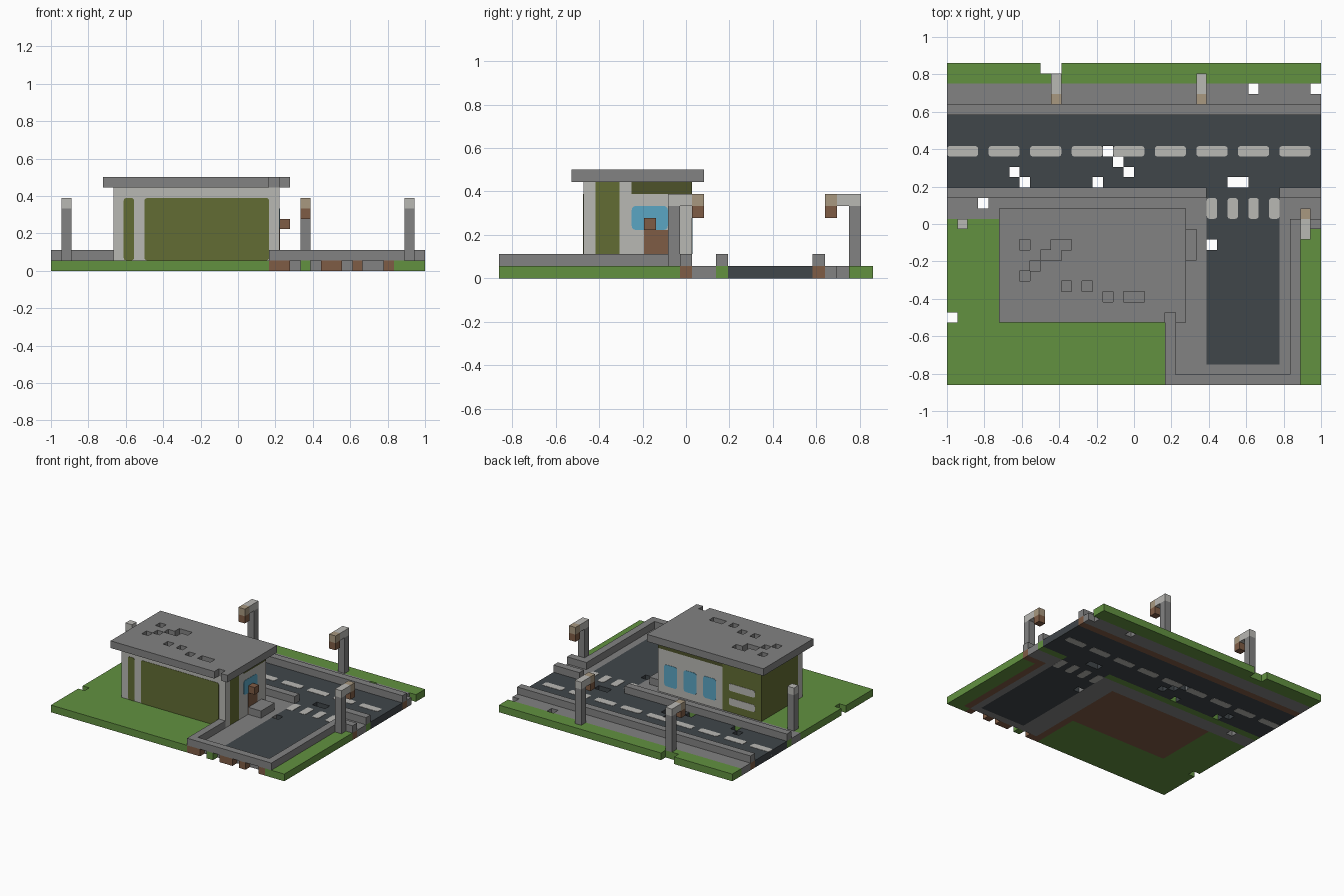
import bpy, bmesh
from mathutils import Vector

cube = bpy.data.objects.get("Cube")
if cube:
    bpy.data.objects.remove(cube, do_unlink=True)

S = 1 / 18                      # block size
NX, NY = 36, 31                 # blocks across and deep


def linear(c):
    c /= 255
    return c / 12.92 if c <= 0.04045 else ((c + 0.055) / 1.055) ** 2.4


def material(name, r, g, b):
    m = bpy.data.materials.new(name)
    m.use_nodes = True
    col = (linear(r), linear(g), linear(b), 1)
    m.diffuse_color = col
    m.node_tree.nodes["Principled BSDF"].inputs["Base Color"].default_value = col
    return m


GRASS = material("grass green", 98, 145, 64)
GREY = material("stone grey", 130, 130, 130)
ROAD = material("asphalt", 64, 70, 74)
PALE = material("pale grey", 185, 184, 180)
OLIVE = material("olive", 98, 108, 51)
DARK = material("dark olive", 77, 82, 42)
BROWN = material("earth brown", 127, 92, 69)
BLUE = material("window blue", 91, 166, 196)
BEIGE = material("lamp beige", 168, 152, 128)


def place(i, j, k):
    return Vector(((i - NX / 2) * S, (j - NY / 2) * S, k * S))


def finish(name, bm, mats):
    mesh = bpy.data.meshes.new(name)
    bm.to_mesh(mesh)
    bm.free()
    for m in mats:
        mesh.materials.append(m)
    ob = bpy.data.objects.new(name, mesh)
    bpy.context.scene.collection.objects.link(ob)
    return ob


def block(i, j, k=(0, 0)):
    """Set of block cells in inclusive ranges."""
    return {(a, b, c) for a in range(i[0], i[1] + 1)
            for b in range(j[0], j[1] + 1) for c in range(k[0], k[1] + 1)}


def build(name, cells, mat):
    """Outer skin of a set of cells; mat is one material or a rule per cell."""
    rule = mat if callable(mat) else (lambda c: mat)
    mats, bm, verts = [], bmesh.new(), {}
    for c in sorted(cells):
        m = rule(c)
        if m not in mats:
            mats.append(m)
        for axis in range(3):
            for side in (0, 1):
                n = list(c)
                n[axis] += 2 * side - 1
                if tuple(n) in cells:
                    continue
                u, v = (axis + 1) % 3, (axis + 2) % 3
                ring = []
                for du, dv in ((0, 0), (1, 0), (1, 1), (0, 1)):
                    p = list(c)
                    p[axis] += side
                    p[u] += du
                    p[v] += dv
                    p = tuple(p)
                    if p not in verts:
                        verts[p] = bm.verts.new(place(*p))
                    ring.append(verts[p])
                f = bm.faces.new(ring if side else ring[::-1])
                f.material_index = mats.index(m)
    bmesh.ops.dissolve_limit(bm, angle_limit=0.01, verts=bm.verts[:],
                             edges=bm.edges[:], delimit={'MATERIAL'})
    return finish(name, bm, mats)


def plate(name, lo, hi, mat, axis, radius=0.014):
    """Thin box with rounded corners about one axis."""
    bm = bmesh.new()
    bmesh.ops.create_cube(bm, size=1)
    a, b = place(*lo), place(*hi)
    for v in bm.verts:
        v.co = Vector([(a[n] + b[n]) / 2 + v.co[n] * (b[n] - a[n]) for n in range(3)])
    edges = [e for e in bm.edges
             if abs((e.verts[0].co - e.verts[1].co).normalized()[axis]) > 0.9]
    bmesh.ops.bevel(bm, geom=edges, offset=radius, segments=3, profile=0.5, affect='EDGES')
    return finish(name, bm, [mat])


T = 0.04                        # plate relief, in blocks

# Ground: grass, earth, paving and asphalt
grass = (block((0, 20), (0, 15)) | block((34, 35), (0, 14)) | block((0, 35), (29, 30)))
floor = block((6, 21), (7, 15))
grass -= floor | block((0, 0), (6, 6)) | block((9, 10), (30, 30))
build("lawn", grass, GRASS)
build("house_floor", floor, BROWN)

road = block((0, 35), (19, 25)) | block((25, 31), (2, 18))
for i, j in ((15, 22), (16, 21), (17, 20), (6, 20), (7, 19), (14, 19),
             (27, 19), (28, 19), (25, 13)):
    road.discard((i, j, 0))
build("road", road, ROAD)

paving = (block((0, 24), (16, 17)) | block((32, 35), (16, 17)) | block((0, 35), (27, 28))
          | block((22, 32), (1, 15)))
paving -= block((25, 31), (2, 18))
for i, j in ((3, 17), (29, 28), (35, 28)):
    paving.discard((i, j, 0))
build("pavement", paving, GREY)

# Kerbs raised one block, with earth and turf footings
drive = (block((21, 33), (0, 0)) | block((21, 21), (0, 6))
         | block((33, 33), (0, 15)) | block((33, 35), (15, 15)))
inner = block((0, 24), (18, 18)) | block((32, 35), (18, 18))
outer = block((0, 35), (26, 26))
gaps = {(i, 0, 0) for i in (23, 25, 28, 30, 31)}
for name, cells in (("drive", drive), ("inner", inner), ("outer", outer)):
    build(name + "_kerb", {(i, j, 1) for i, j, k in cells}, GREY)
    build(name + "_kerb_footing", cells - gaps,
          lambda c: GRASS if c[1] == 18 or c in ((24, 0, 0), (33, 0, 0)) else BROWN)

# Painted road markings
for i in range(0, NX, 4):
    plate("lane_dash", (i, 22, -T / 2), (i + 3, 23, 1 + T), PALE, 2)
for i in range(25, 32, 2):
    plate("crossing_stripe", (i, 16, -T / 2), (i + 1, 18, 1 + T), PALE, 2)


# House walls
def wall_colour(c):
    i, j, k = c
    if j == 7:
        return PALE
    if i == 6 or (j == 15 and i <= 11) or (i == 21 and j in (8, 9)):
        return OLIVE
    if k == 7 and (j == 15 or (i == 21 and j >= 11)):
        return DARK
    return PALE


build("house_walls", block((6, 21), (7, 15), (1, 7)) - block((7, 20), (8, 14), (1, 7)),
      wall_colour)
build("ceiling", block((7, 20), (8, 14), (7, 7)), GREY)

# Roof with shallow pits and a chipped edge
pits = ((7, 13), (10, 13), (11, 13), (9, 12), (10, 12), (8, 11), (7, 10), (11, 9),
        (13, 9), (15, 8), (17, 8), (18, 8), (21, 6))
build("roof", block((5, 22), (6, 16), (8, 8)) - {(i, j, 8) for i, j in pits}, GREY)

# Front panels
for a, b in ((7, 8), (9, 21)):
    plate("front_panel", (a, 7 - T, 1), (b, 7 + T, 7), OLIVE, 1)

# Rear windows and vents
for i in (13, 16, 19):
    plate("rear_window", (i, 16 - T, 2), (i + 2, 16 + T, 5), BLUE, 1, 0.02)
for k in (2, 4):
    plate("rear_vent", (7, 16 - T, k), (11, 16 + T, k + 1), PALE, 1)

# Side window, door, wall box and step
plate("side_window", (22 - T, 11, 4), (22 + T, 14, 6), BLUE, 0, 0.02)
plate("side_door", (22 - T, 12, 1), (22 + T, 14, 4), BROWN, 0, 0.002)
build("wall_box", block((22, 22), (12, 12), (4, 4)), BROWN)
build("door_step", block((22, 23), (12, 14), (1, 1)), GREY)

# Street lamps: post, arm, head and hanging lantern
for i, j, way in ((10, 29, -1), (24, 29, -1), (34, 14, 1)):
    build("lamp_post", block((i, i), (j, j), (1, 5)), GREY)
    build("lamp_arm", {(i, j, 6), (i, j + way, 6)}, PALE)
    build("lamp_head", {(i, j + 2 * way, 6)}, BEIGE)
    build("lamp_lantern", {(i, j + 2 * way, 5)}, BROWN)

# Plain marker post beside the house
build("marker_post", block((1, 1), (15, 15), (1, 6)), lambda c: PALE if c[2] == 6 else GREY)
